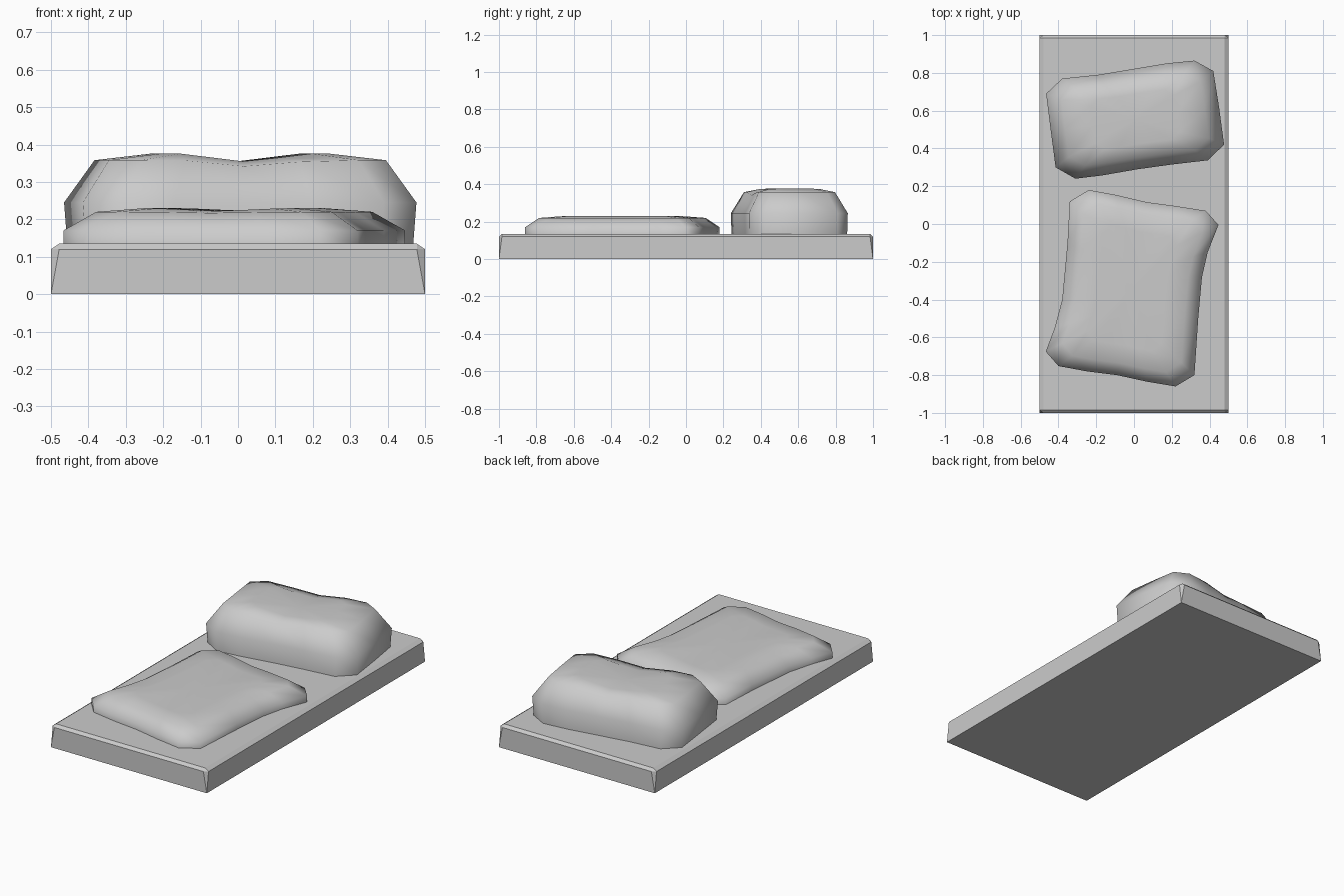
import bpy, bmesh
from math import sin, cos, radians
from mathutils import Vector

cube = bpy.data.objects.get("Cube")
if cube:
    bpy.data.objects.remove(cube, do_unlink=True)

GREY = (0.6, 0.6, 0.6, 1)
fabric = bpy.data.materials.new("plain grey")
fabric.use_nodes = True
fabric.diffuse_color = GREY
fabric.node_tree.nodes["Principled BSDF"].inputs["Base Color"].default_value = GREY


def finish(bm, name, smooth):
    bmesh.ops.recalc_face_normals(bm, faces=bm.faces)
    for f in bm.faces:
        f.smooth = smooth
    mesh = bpy.data.meshes.new(name)
    bm.to_mesh(mesh)
    bm.free()
    mesh.materials.append(fabric)
    obj = bpy.data.objects.new(name, mesh)
    bpy.context.collection.objects.link(obj)
    return obj


def make_slab():
    # Box with chamfered top edges and corner cuts that widen upward
    bm = bmesh.new()
    for sx in (-1, 1):
        for sy in (-1, 1):
            for x, y, z in ((0.5, 1, 0), (0.478, 1, 0.12),
                            (0.5, 0.984, 0.12), (0.478, 0.984, 0.135)):
                bm.verts.new((sx * x, sy * y, z))
    bmesh.ops.convex_hull(bm, input=bm.verts[:])
    bmesh.ops.dissolve_limit(bm, angle_limit=0.01, verts=bm.verts[:], edges=bm.edges[:])
    finish(bm, "mattress", False)


def make_cushion(name, outline, centre, angle, levels, dip):
    # Rings shrunk about the centre in the cushion's own turned frame
    bm = bmesh.new()
    c = Vector(centre)
    ax = Vector((cos(angle), sin(angle)))
    ay = Vector((-sin(angle), cos(angle)))
    rings = []
    for sx, sy, z, sag in levels:
        ring = []
        for p in outline:
            d = Vector(p) - c
            u, v = d.dot(ax) * sx, d.dot(ay) * sy
            q = c + ax * u + ay * v
            drop = dip * sag * max(0, 1 - abs(u) / 0.18)
            ring.append(bm.verts.new((q.x, q.y, z - drop)))
        rings.append(ring)
    n = len(outline)
    for low, high in zip(rings, rings[1:]):
        for i in range(n):
            j = (i + 1) % n
            bm.faces.new((low[i], low[j], high[j], high[i]))
    # Sagging crown closes the top
    crown = bm.verts.new((c.x, c.y, levels[-1][2] - dip))
    for i in range(n):
        bm.faces.new((rings[-1][i], rings[-1][(i + 1) % n], crown))
    finish(bm, name, True)


make_slab()

make_cushion(
    "pillow",
    [(-0.465, 0.69), (-0.38, 0.77), (-0.19, 0.79), (-0.01, 0.82), (0.17, 0.85),
     (0.32, 0.865), (0.42, 0.81), (0.45, 0.62), (0.477, 0.42), (0.39, 0.337),
     (0.2, 0.315), (0.02, 0.29), (-0.17, 0.257), (-0.31, 0.24), (-0.415, 0.3), (-0.44, 0.49)],
    (0.005, 0.555), radians(7),
    [(0.98, 0.99, 0.125, 0), (1, 1, 0.245, 0), (0.83, 0.77, 0.358, 0.8), (0.5, 0.5, 0.376, 1)],
    0.022)

make_cushion(
    "blanket",
    [(-0.34, 0.12), (-0.24, 0.18), (-0.1, 0.155), (0.07, 0.115), (0.22, 0.095),
     (0.38, 0.07), (0.447, -0.005), (0.39, -0.15), (0.36, -0.28), (0.34, -0.5),
     (0.32, -0.8), (0.22, -0.86), (0.07, -0.835), (-0.09, -0.8), (-0.25, -0.78),
     (-0.4, -0.752), (-0.467, -0.675), (-0.42, -0.55), (-0.38, -0.4), (-0.352, -0.1)],
    (-0.01, -0.34), radians(-8),
    [(1, 1, 0.125, 0), (1, 1, 0.17, 0), (0.8, 0.86, 0.22, 0.4), (0.5, 0.65, 0.23, 1)],
    0.008)
